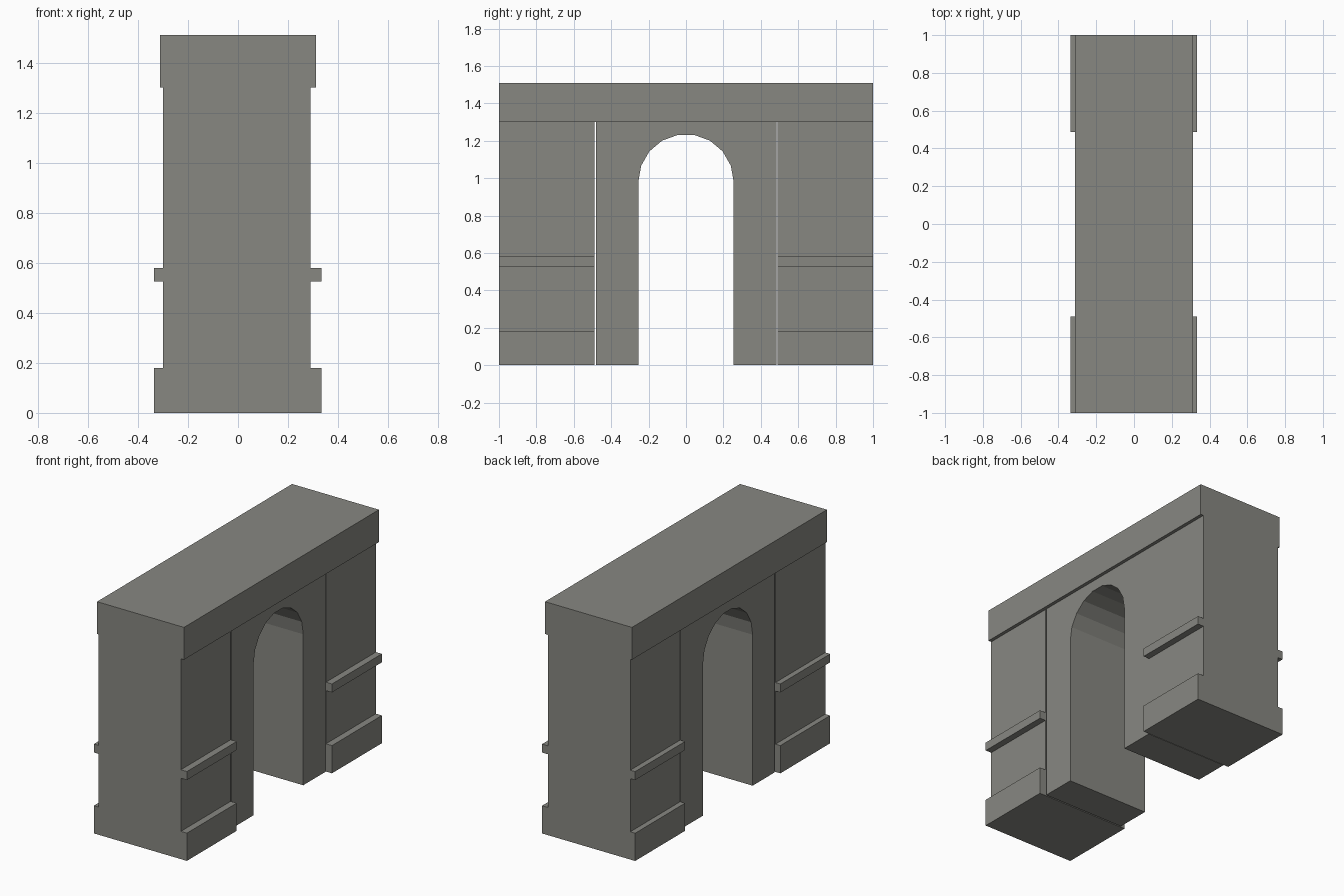
import bpy, bmesh, math

if "Cube" in bpy.data.objects:
    bpy.data.objects.remove(bpy.data.objects["Cube"])

stone = bpy.data.materials.new("grey_stone")
stone.diffuse_color = (0.245, 0.245, 0.222, 1)
stone.use_nodes = True
stone.node_tree.nodes["Principled BSDF"].inputs["Base Color"].default_value = stone.diffuse_color


def make(name, points, extrude):
    """Flat outline extruded along a vector into a closed solid."""
    bm = bmesh.new()
    face = bm.faces.new([bm.verts.new(p) for p in points])
    new = bmesh.ops.extrude_face_region(bm, geom=[face])["geom"]
    verts = [v for v in new if isinstance(v, bmesh.types.BMVert)]
    bmesh.ops.translate(bm, verts=verts, vec=extrude)
    bmesh.ops.recalc_face_normals(bm, faces=bm.faces[:])
    mesh = bpy.data.meshes.new(name)
    bm.to_mesh(mesh)
    bm.free()
    mesh.materials.append(stone)
    ob = bpy.data.objects.new(name, mesh)
    bpy.context.collection.objects.link(ob)
    return ob


XL, XR = -0.30, 0.29        # wall faces
LL, LR = -0.335, 0.333      # plinth and ledge faces

# piers with plinth and ledge moulding, as one stepped profile
steps = [(0, 1), (0.18, 1), (0.18, 0), (0.525, 0), (0.525, 1),
         (0.58, 1), (0.58, 0), (1.30, 0)]
right = [(LR if out else XR, z) for z, out in steps]
left = [(LL if out else XL, z) for z, out in reversed(steps)]
for name, y0, y1 in (("front_pier", -1.0, -0.489), ("back_pier", 0.488, 1.0)):
    make(name, [(x, y0, z) for x, z in right + left], (0, y1 - y0, 0))

# middle wall with a nine-sided arch opening, thin gaps beside the piers
R, SPRING = 0.255, 0.98
arch = [(R * math.cos(math.radians(a)), SPRING + R * math.sin(math.radians(a)))
        for a in range(0, 181, 20)]
outline = [(0.485, 0), (0.485, 1.30), (-0.481, 1.30), (-0.481, 0), (-R, 0)]
outline += arch[::-1] + [(R, 0)]
make("arch_wall", [(XL, y, z) for y, z in outline], (XR - XL, 0, 0))

# top slab across the whole gate
make("top_slab", [(-0.312, -1, 1.30), (0.312, -1, 1.30),
                  (0.312, -1, 1.51), (-0.312, -1, 1.51)], (0, 2, 0))
